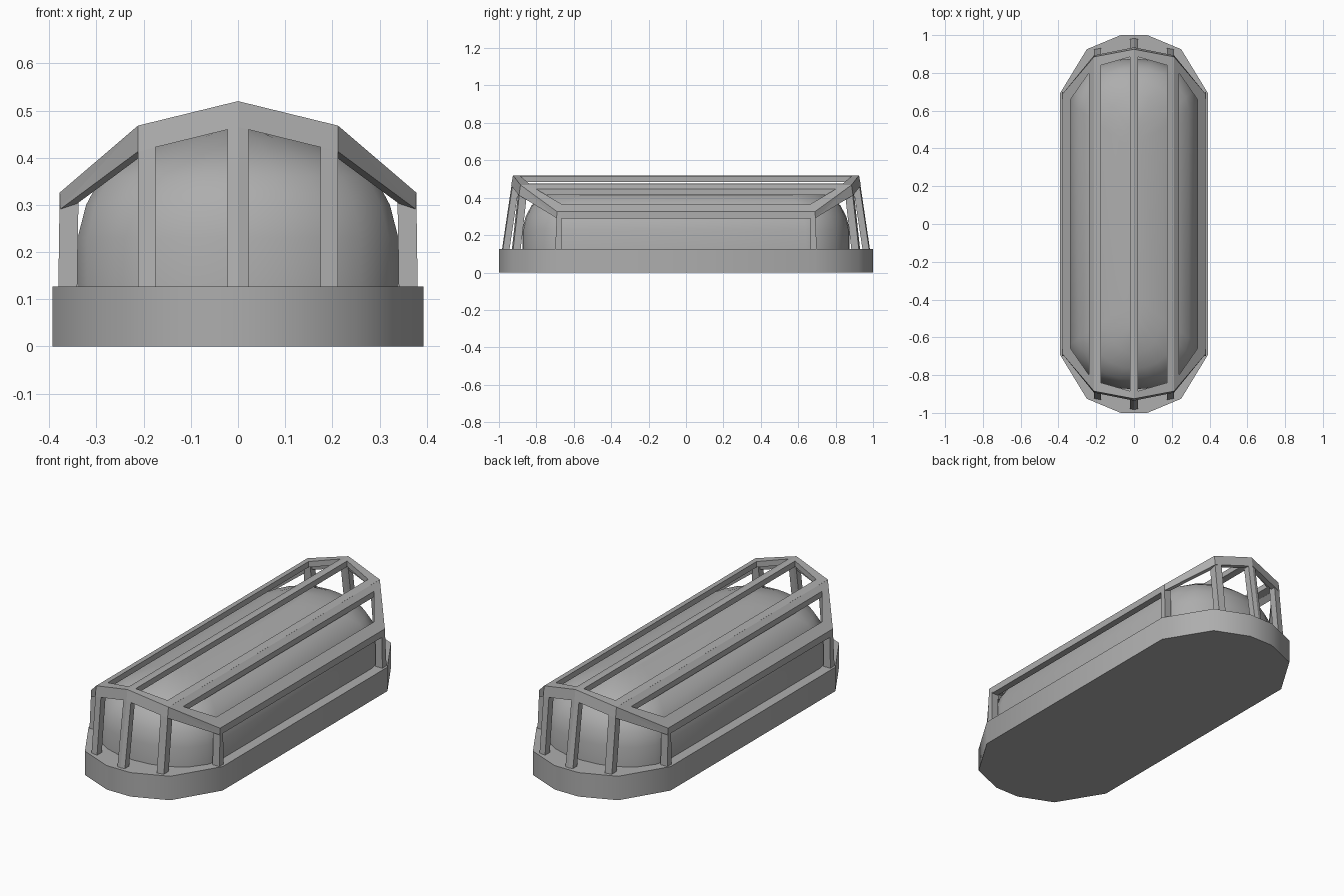
import bpy, bmesh
from math import radians
from mathutils import Vector as V

cube = bpy.data.objects.get("Cube")
if cube:
    bpy.data.objects.remove(cube)

grey = bpy.data.materials.new("mid_grey")
grey.use_nodes = True
grey.diffuse_color = (0.42, 0.42, 0.42, 1)
grey.node_tree.nodes["Principled BSDF"].inputs["Base Color"].default_value = (0.42, 0.42, 0.42, 1)


def finish(bm, name, smooth=None):
    bmesh.ops.recalc_face_normals(bm, faces=bm.faces[:])
    mesh = bpy.data.meshes.new(name)
    bm.to_mesh(mesh)
    bm.free()
    mesh.materials.append(grey)
    ob = bpy.data.objects.new(name, mesh)
    bpy.context.collection.objects.link(ob)
    if smooth:
        bpy.ops.object.select_all(action='DESELECT')
        ob.select_set(True)
        bpy.context.view_layer.objects.active = ob
        bpy.ops.object.shade_smooth_by_angle(angle=radians(smooth))
    return ob


def full_ring(quarter):
    """Mirror a quarter outline, given from +x side to +y end, into a loop."""
    half = quarter + [(-x, y) for x, y in reversed(quarter) if x > 0]
    return half + [(-x, -y) for x, y in half]


def loft(name, rings, smooth):
    bm = bmesh.new()
    loops = [[bm.verts.new(p) for p in ring] for ring in rings]
    for a, b in zip(loops, loops[1:]):
        for i in range(len(a)):
            j = (i + 1) % len(a)
            bm.faces.new((a[i], a[j], b[j], b[i]))
    bm.faces.new(loops[0])
    bm.faces.new(loops[-1])
    return finish(bm, name, smooth)


def slabs(name, parts):
    """Extruded quads for one quarter, mirrored to the other three."""
    bm = bmesh.new()
    for quad, depth in parts:
        near = [bm.verts.new(p) for p in quad]
        far = [bm.verts.new(V(p) + V(depth)) for p in quad]
        bm.faces.new(near)
        bm.faces.new(far)
        for i in range(4):
            j = (i + 1) % 4
            bm.faces.new((near[i], near[j], far[j], far[i]))
    ob = finish(bm, name)
    mirror = ob.modifiers.new("mirror", 'MIRROR')
    mirror.use_axis = (True, True, False)
    mirror.use_mirror_merge = False
    return ob


# Base tray
base = full_ring([(0.393, 0.69), (0.25, 0.925), (0.07, 1.0)])
loft("base", [[(x, y, z) for x, y in base] for z in (0, 0.127)], 40)

# Domed lens
outline = full_ring([(0.34, 0.64), (0.32, 0.71), (0.26, 0.79), (0.18, 0.84), (0.09, 0.868), (0, 0.875)])
levels = [(0.1, 0), (0.23, 0), (0.3, 0.018), (0.36, 0.05), (0.405, 0.11), (0.44, 0.19), (0.47, 0.31)]
loft("lens", [[(x * (1 - i / 0.34), y * (1 - i / 0.875), z) for x, y in outline]
              for z, i in levels], 60)


# Guard roof: two sloping planes each side of the ridge
def roof(x, y):
    z = 0.52 - 0.245 * x if x <= 0.212 else 0.468 - 0.855 * (x - 0.212)
    return V((x, y, z))


ridge, shoulder, eave = roof(0, 0.925), roof(0.212, 0.885), roof(0.378, 0.69)
down = (0, 0, -0.03)


def rail(x1, y1, x2, y2):
    return [roof(x1, 0), roof(x1, y1), roof(x2, y2), roof(x2, 0)], down


slabs("guard_rails", [
    rail(0, 0.925, 0.02, 0.885), rail(0.175, 0.84, 0.212, 0.885),
    rail(0.2121, 0.885, 0.238, 0.80), rail(0.335, 0.66, 0.378, 0.69),
    ([V((0.378, 0, 0.326)), eave, eave - V((0, 0, 0.036)), V((0.378, 0, 0.29))], (-0.036, 0, 0)),
])

# End rims with the fascia below them
drop, out = V((0, 0.01, -0.055)), V((0, 0.008, -0.055))
slabs("guard_end_rims", [
    ([ridge, shoulder, roof(0.175, 0.84), roof(0.02, 0.885)], down),
    ([shoulder, eave, roof(0.335, 0.66), roof(0.238, 0.80)], down),
    ([ridge, shoulder, shoulder + out, ridge + drop], (0, -0.03, 0)),
    ([shoulder, eave, eave + V((0, 0, -0.036)), shoulder + out], (-0.02, -0.02, 0)),
])

# Leaning posts
foot = 0.115
slabs("guard_posts", [
    ([ridge, roof(0.022, 0.92), V((0.022, 0.98, foot)), V((0, 0.985, foot))], (0, -0.035, 0)),
    ([roof(0.175, 0.892), shoulder, V((0.212, 0.925, foot)), V((0.175, 0.932, foot))], (0, -0.04, 0)),
    ([eave, V((0.378, 0.665, 0.326)), V((0.381, 0.665, foot)), V((0.381, 0.7, foot))], (-0.04, 0, 0)),
])
